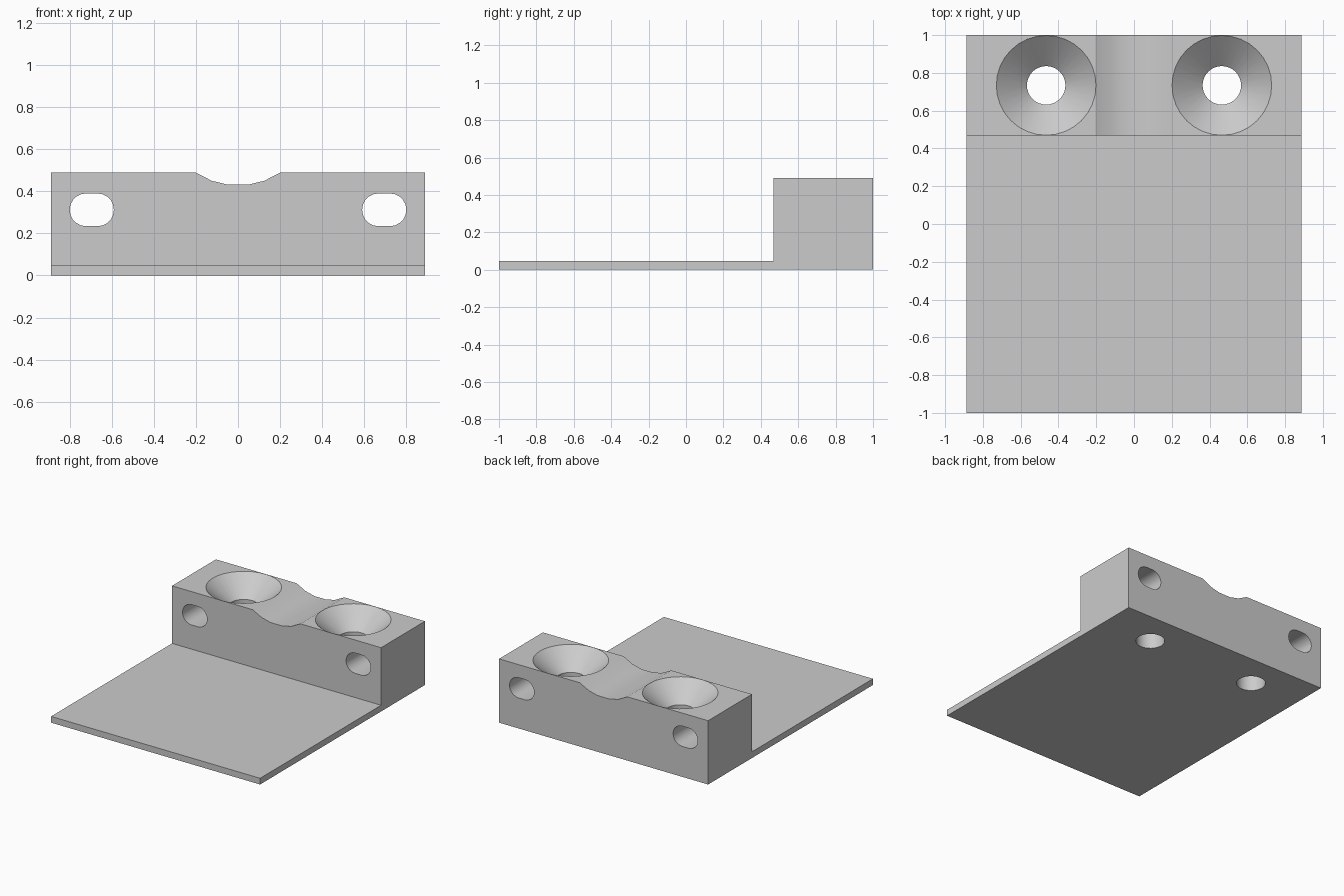
import bpy, bmesh, math
from mathutils import Vector

cube = bpy.data.objects.get("Cube")
if cube:
    bpy.data.objects.remove(cube, do_unlink=True)

HALF_W, TOP, PLATE, STEP_Y = 0.888, 0.49, 0.048, 0.468
HOLE_X, HOLE_Y = 0.465, 0.734

grey = bpy.data.materials.new("plain grey")
grey.use_nodes = True
colour = (0.6, 0.6, 0.6, 1)
grey.diffuse_color = colour
grey.node_tree.nodes["Principled BSDF"].inputs["Base Color"].default_value = colour


def finish(name, bm):
    bmesh.ops.recalc_face_normals(bm, faces=bm.faces)
    mesh = bpy.data.meshes.new(name)
    bm.to_mesh(mesh)
    bm.free()
    mesh.materials.append(grey)
    obj = bpy.data.objects.new(name, mesh)
    bpy.context.collection.objects.link(obj)
    return obj


def extrude(name, points, sweep):
    """Extrude a closed 3D outline along the sweep vector."""
    bm = bmesh.new()
    face = bm.faces.new([bm.verts.new(p) for p in points])
    geom = bmesh.ops.extrude_face_region(bm, geom=[face])["geom"]
    verts = [g for g in geom if isinstance(g, bmesh.types.BMVert)]
    bmesh.ops.translate(bm, verts=verts, vec=Vector(sweep))
    return finish(name, bm)


def lathe(name, profile, x, y, sides=32):
    """Stack rings of (radius, height) into a closed round solid."""
    bm = bmesh.new()
    rings = []
    for r, z in profile:
        angles = [math.tau * i / sides for i in range(sides)]
        rings.append([bm.verts.new((x + r * math.cos(a), y + r * math.sin(a), z)) for a in angles])
    for low, high in zip(rings, rings[1:]):
        for i in range(sides):
            j = (i + 1) % sides
            bm.faces.new((low[i], low[j], high[j], high[i]))
    bm.faces.new(rings[0])
    bm.faces.new(rings[-1])
    return finish(name, bm)


# Stepped body: thin plate with a raised block at the back
side = [(-1, 0), (1, 0), (1, TOP), (STEP_Y, TOP), (STEP_Y, PLATE), (-1, PLATE)]
body = extrude("mounting_bracket", [(-HALF_W, y, z) for y, z in side], (2 * HALF_W, 0, 0))

# Shallow groove across the top of the block
groove = [(0.203, TOP), (0.125, 0.45), (0.05, 0.432)]
outline = [(-x, z) for x, z in groove] + [(x, z) for x, z in reversed(groove)]
outline += [(0.203, 0.6), (-0.203, 0.6)]
cutters = [extrude("groove_cutter", [(x, 0.3, z) for x, z in outline], (0, 1, 0))]

for label, s in (("left", 1), ("right", -1)):
    # Countersunk screw hole
    slope = (0.264 - 0.102) / 0.14
    profile = [(0.102, -0.1), (0.102, TOP - 0.14), (0.264 + 0.05 * slope, TOP + 0.05)]
    cutters.append(lathe(label + "_screw_hole_cutter", profile, s * HOLE_X, HOLE_Y))
    # Rounded slot running front to back
    r, steps, slot = 0.078, 10, []
    for end in (1, -1):
        for i in range(steps + 1):
            a = math.pi * i / steps - math.pi / 2
            slot.append((s * 0.695 + end * (0.027 + r * math.cos(a)), 0.3, 0.312 + end * r * math.sin(a)))
    cutters.append(extrude(label + "_slot_cutter", slot, (0, 1, 0)))

# Cut every opening, then apply and remove the cutters
bpy.context.view_layer.objects.active = body
for cutter in cutters:
    cutter.hide_render = True
    mod = body.modifiers.new(cutter.name, "BOOLEAN")
    mod.operation = "DIFFERENCE"
    mod.solver = "EXACT"
    mod.object = cutter
    bpy.ops.object.modifier_apply(modifier=mod.name)
    bpy.data.objects.remove(cutter, do_unlink=True)

bpy.ops.object.select_all(action="DESELECT")
body.select_set(True)
bpy.ops.object.shade_smooth_by_angle(angle=math.radians(22))
